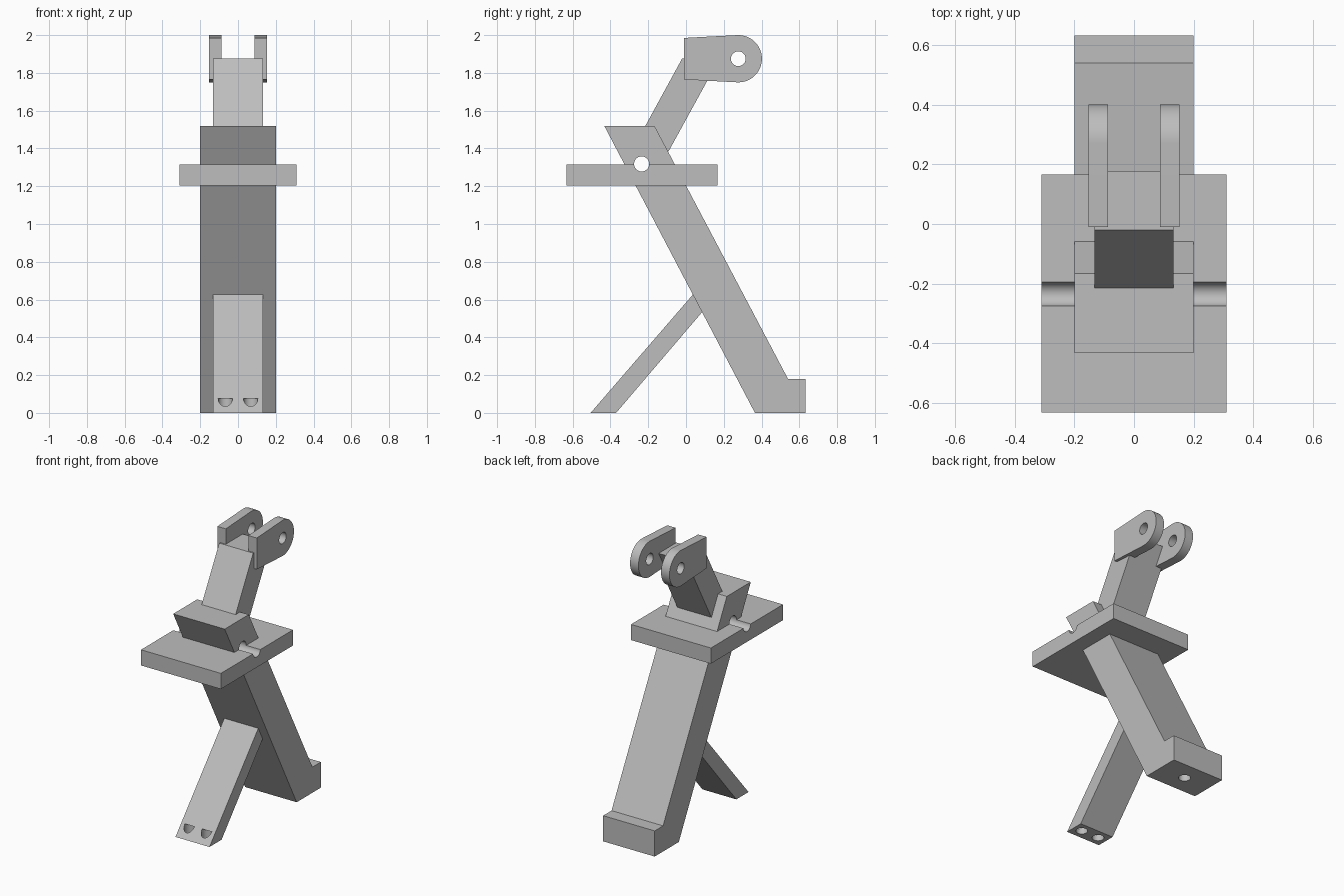
import bpy, bmesh, math
from mathutils import Matrix

if "Cube" in bpy.data.objects:
    bpy.data.objects.remove(bpy.data.objects["Cube"])

grey = bpy.data.materials.new("plain_grey")
grey.diffuse_color = (0.51, 0.51, 0.51, 1)
grey.use_nodes = True
grey.node_tree.nodes["Principled BSDF"].inputs["Base Color"].default_value = grey.diffuse_color


def extrude_x(name, profile, x0, x1):
    """Prism from a (y, z) side profile, spanning x0 to x1."""
    bm = bmesh.new()
    face = bm.faces.new([bm.verts.new((x0, y, z)) for y, z in profile])
    side = bmesh.ops.extrude_face_region(bm, geom=[face])["geom"]
    bmesh.ops.translate(bm, vec=(x1 - x0, 0, 0),
                        verts=[v for v in side if isinstance(v, bmesh.types.BMVert)])
    bmesh.ops.recalc_face_normals(bm, faces=bm.faces)
    return add_object(name, bm)


def add_object(name, bm):
    mesh = bpy.data.meshes.new(name)
    bm.to_mesh(mesh)
    bm.free()
    mesh.materials.append(grey)
    obj = bpy.data.objects.new(name, mesh)
    bpy.context.collection.objects.link(obj)
    return obj


def drill(obj, centre, radius, length, axis):
    """Cut a round hole along x or z, then remove the cutter."""
    bm = bmesh.new()
    bmesh.ops.create_cone(bm, cap_ends=True, segments=48, radius1=radius,
                          radius2=radius, depth=length)
    if axis == "X":
        bm.transform(Matrix.Rotation(math.pi / 2, 4, "Y"))
    bm.transform(Matrix.Translation(centre))
    cutter = add_object("hole_cutter", bm)
    cutter.hide_render = True
    mod = obj.modifiers.new("hole", "BOOLEAN")
    mod.operation, mod.solver, mod.object = "DIFFERENCE", "EXACT", cutter
    activate(obj)
    bpy.ops.object.modifier_apply(modifier=mod.name)
    bpy.data.objects.remove(cutter)


def activate(obj):
    bpy.ops.object.select_all(action="DESELECT")
    obj.select_set(True)
    bpy.context.view_layer.objects.active = obj


# Slanted main leg with a heel block, a cross hole and a hole in the sole
leg = extrude_x("main_leg", [(0.365, 0), (0.633, 0), (0.633, 0.18), (0.54, 0.18),
                             (-0.167, 1.52), (-0.433, 1.52)], -0.2, 0.2)
drill(leg, (0, -0.235, 1.318), 0.04, 1, "X")
drill(leg, (0, 0.5, 0), 0.038, 0.2, "Z")

# Flat plate with the same cross hole leaving a groove
plate = extrude_x("plate", [(-0.633, 1.205), (0.167, 1.205),
                            (0.167, 1.315), (-0.633, 1.315)], -0.31, 0.31)
drill(plate, (0, -0.235, 1.318), 0.04, 1, "X")

# Front strut with two holes in its foot
strut = extrude_x("front_strut", [(-0.505, 0), (-0.37, 0), (0.085, 0.533),
                                  (0.037, 0.627)], -0.132, 0.132)
for x in (-0.067, 0.067):
    drill(strut, (x, -0.437, 0), 0.038, 0.15, "Z")

# Upper arm
arm = extrude_x("upper_arm", [(-0.215, 1.52), (-0.02, 1.877), (0.178, 1.877),
                              (-0.093, 1.383)], -0.132, 0.132)

# Pair of rounded lugs with pin holes
lug_y, lug_z, lug_r = 0.277, 1.875, 0.125
lug_profile = [(-0.01, 1.985), (-0.01, 1.765)]
for i in range(33):
    a = math.radians(-93 + 186 * i / 32)
    lug_profile.append((lug_y + lug_r * math.cos(a), lug_z + lug_r * math.sin(a)))
lugs = []
for name, x0 in (("left_lug", -0.153), ("right_lug", 0.088)):
    lug = extrude_x(name, lug_profile, x0, x0 + 0.065)
    drill(lug, (x0 + 0.0325, lug_y, lug_z), 0.039, 0.2, "X")
    lugs.append(lug)

# Smooth round walls, crisp edges
for obj in [leg, plate, strut, arm] + lugs:
    activate(obj)
    bpy.ops.object.shade_smooth_by_angle(angle=math.radians(30))
